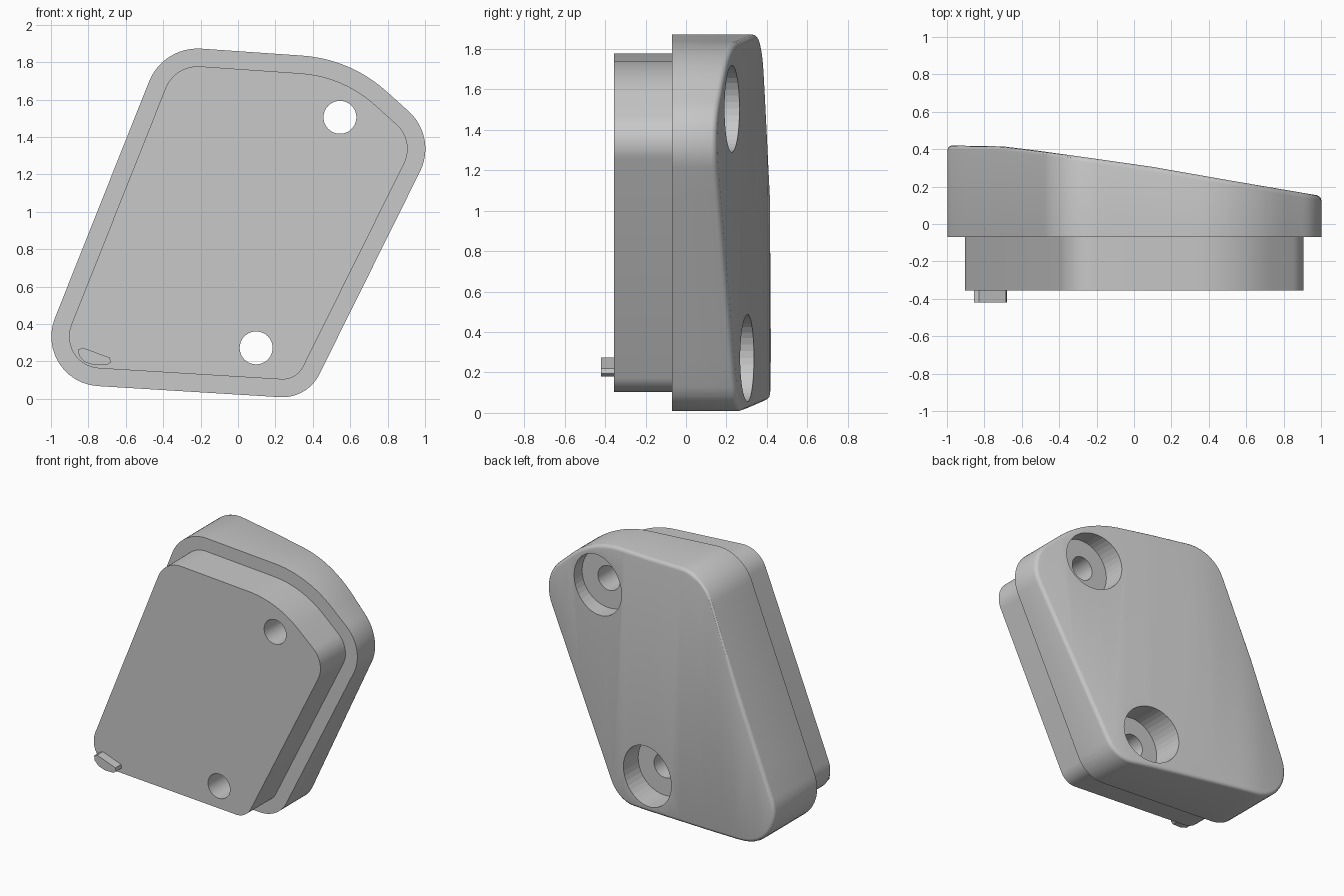
import bpy
import bmesh
from math import pi, sin, cos, tan
from mathutils import Vector

cube = bpy.data.objects.get("Cube")
if cube:
    bpy.data.objects.remove(cube, do_unlink=True)

grey = bpy.data.materials.new("plain_grey")
grey.use_nodes = True
colour = (0.58, 0.58, 0.58, 1)
grey.diffuse_color = colour
grey.node_tree.nodes["Principled BSDF"].inputs["Base Color"].default_value = colour

# Corners of the outline as x, z and rounding radius, anticlockwise
CORNERS = [(-1.115, 0.09, 0.265), (0.37, 0.0, 0.22), (1.065, 1.40, 0.27),
           (0.601, 1.817, 0.75), (-0.40, 1.886, 0.28)]
SHOULDER, FACE, RIM = -0.07, -0.355, 0.42
# Height of the sloping back across x
SLOPE = [(-1.0, 0.42), (-0.7, 0.415), (-0.5, 0.39), (-0.2, 0.348),
         (0.1, 0.305), (0.5, 0.235), (1.0, 0.15)]


def outline(inset=0.0, steps=12):
    """Rounded polygon, shrunk evenly by the inset."""
    points = []
    for i, (x, z, r) in enumerate(CORNERS):
        here = Vector((x, z))
        before = (Vector(CORNERS[i - 1][:2]) - here).normalized()
        after = (Vector(CORNERS[(i + 1) % len(CORNERS)][:2]) - here).normalized()
        half = before.angle(after) / 2
        centre = here + (before + after).normalized() * r / sin(half)
        start = here + before * r / tan(half) - centre
        sweep = pi - 2 * half
        for k in range(steps + 1):
            a = sweep * k / steps
            spoke = Vector((start.x * cos(a) - start.y * sin(a),
                            start.x * sin(a) + start.y * cos(a)))
            points.append(centre + spoke * (r - inset) / r)
    return points


def back_height(x):
    x = max(-1.0, min(1.0, x))
    for (x0, y0), (x1, y1) in zip(SLOPE, SLOPE[1:]):
        if x <= x1:
            return y0 + (y1 - y0) * (x - x0) / (x1 - x0)


def prism(points, front, back):
    """Extrude an x-z outline along y."""
    bm = bmesh.new()
    near = [bm.verts.new((x, front, z)) for x, z in points]
    far = [bm.verts.new((x, back, z)) for x, z in points]
    bm.faces.new(near)
    bm.faces.new(far[::-1])
    for i in range(len(near)):
        bm.faces.new((near[i], near[i - 1], far[i - 1], far[i]))
    bmesh.ops.recalc_face_normals(bm, faces=bm.faces)
    return bm


def finish(bm, name):
    mesh = bpy.data.meshes.new(name)
    bm.to_mesh(mesh)
    bm.free()
    mesh.materials.append(grey)
    obj = bpy.data.objects.new(name, mesh)
    bpy.context.collection.objects.link(obj)
    return obj


def smooth(obj):
    bpy.ops.object.select_all(action="DESELECT")
    obj.select_set(True)
    bpy.context.view_layer.objects.active = obj
    bpy.ops.object.shade_smooth_by_angle(angle=0.55)


def cutter(name, x, z, radius, front, back):
    ring = [(x + radius * cos(2 * pi * k / 40), z + radius * sin(2 * pi * k / 40))
            for k in range(40)]
    obj = finish(prism(ring, front, back), name)
    obj.hide_render = True
    obj.hide_viewport = True
    return obj


def cut(obj, tool):
    mod = obj.modifiers.new(tool.name, "BOOLEAN")
    mod.operation = "DIFFERENCE"
    mod.solver = "EXACT"
    mod.object = tool


# Cover: rounded rim, then the back is bent to the slope
bm = prism(outline(), SHOULDER, RIM)
rim = [e for e in bm.edges if all(v.co.y > RIM - 0.01 for v in e.verts)]
bmesh.ops.bevel(bm, geom=rim, offset=0.025, segments=3, profile=0.5, affect="EDGES")
for i in range(1, 20):
    bmesh.ops.bisect_plane(bm, geom=bm.verts[:] + bm.edges[:] + bm.faces[:],
                           plane_co=(-1 + i / 10, 0, 0), plane_no=(1, 0, 0))
for v in bm.verts:
    if v.co.y > 0.2:
        v.co.y += back_height(v.co.x) - RIM
cover = finish(bm, "cover")

# Narrower plug standing out of the front
plug = finish(prism(outline(0.095), FACE, SHOULDER), "plug")

# Small locating tab on the plug
tab_shape = [(-0.77, 0.18), (-0.70, 0.18), (-0.68, 0.195), (-0.685, 0.22),
             (-0.83, 0.273), (-0.855, 0.262), (-0.85, 0.23), (-0.82, 0.197)]
tab = finish(prism(tab_shape, -0.42, FACE + 0.01), "locating_tab")

# Screw holes with wide counterbores from the back
for place, x, z in (("upper", 0.545, 1.505), ("lower", 0.097, 0.272)):
    hole = cutter(place + "_hole_cutter", x, z, 0.088, -1, 1)
    bore = cutter(place + "_counterbore_cutter", x, z, 0.215, 0.10, 1)
    cut(cover, hole)
    cut(cover, bore)
    cut(plug, hole)

for part in (cover, plug, tab):
    smooth(part)
